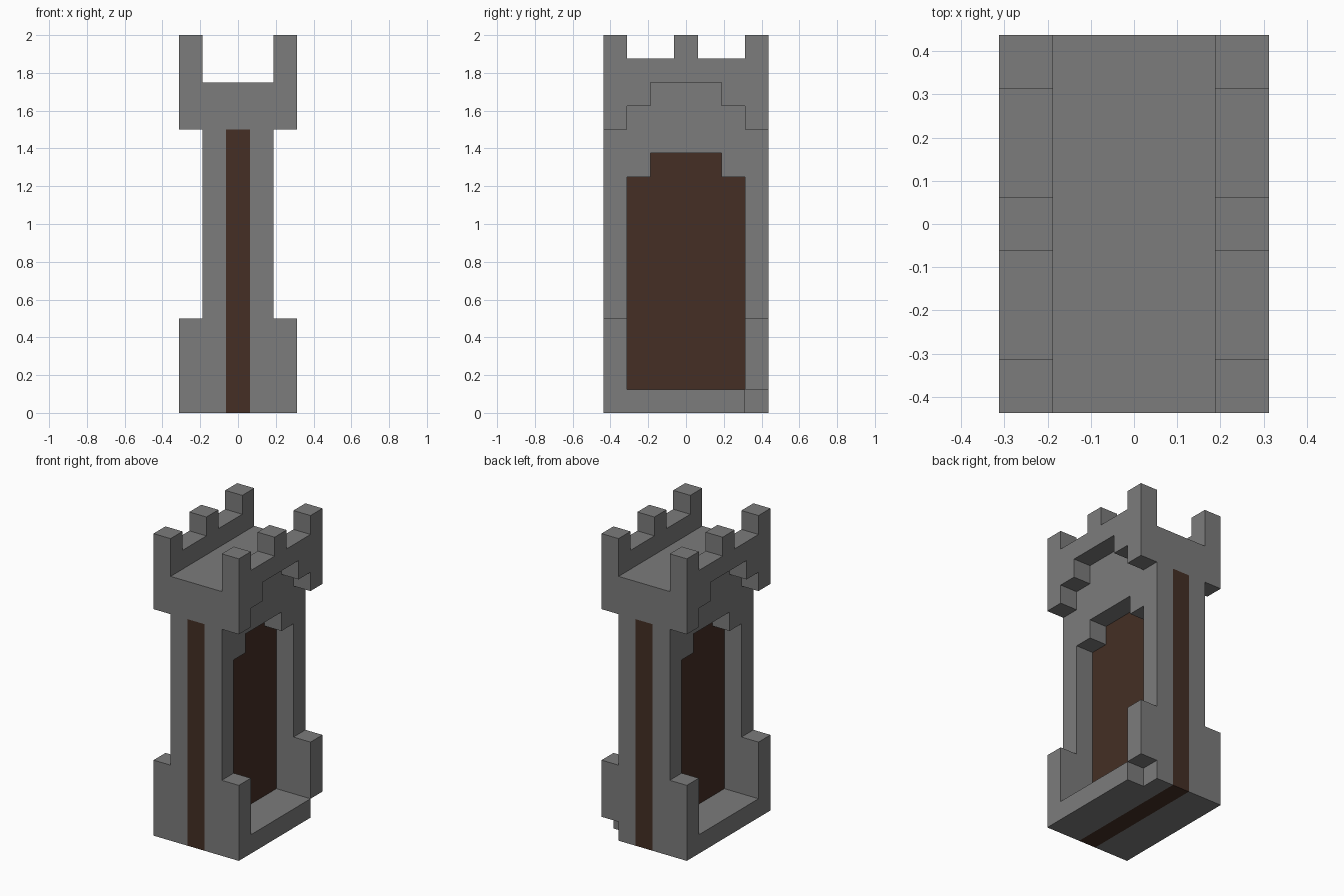
import bpy
import bmesh

U = 1 / 16  # grid step of the blocky design

cube = bpy.data.objects.get("Cube")
if cube:
    bpy.data.objects.remove(cube, do_unlink=True)


def make_material(name, color):
    mat = bpy.data.materials.new(name)
    mat.use_nodes = True
    mat.diffuse_color = color
    mat.node_tree.nodes["Principled BSDF"].inputs["Base Color"].default_value = color
    return mat


stone = make_material("grey stone", (0.2, 0.2, 0.2, 1))
wood = make_material("dark wood", (0.058, 0.028, 0.018, 1))


def slab(name, profile, x0, x1, mat):
    """Extrude a (y, z) outline along x; all values in grid steps."""
    bm = bmesh.new()
    face = bm.faces.new([bm.verts.new((x0 * U, y * U, z * U)) for y, z in profile])
    ext = bmesh.ops.extrude_face_region(bm, geom=[face])["geom"]
    moved = [v for v in ext if isinstance(v, bmesh.types.BMVert)]
    bmesh.ops.translate(bm, verts=moved, vec=((x1 - x0) * U, 0, 0))
    bmesh.ops.recalc_face_normals(bm, faces=bm.faces)
    mesh = bpy.data.meshes.new(name)
    bm.to_mesh(mesh)
    bm.free()
    mesh.materials.append(mat)
    obj = bpy.data.objects.new(name, mesh)
    bpy.context.collection.objects.link(obj)
    return obj


def rect(y0, y1, z0, z1):
    return [(y0, z0), (y1, z0), (y1, z1), (y0, z1)]


def mirrored(half):
    """Complete a +y half outline with its mirror image."""
    return half + [(-y, z) for y, z in reversed(half)]


# Wooden core running through the tower, with the stone roof deck above it
slab("wooden_core", rect(-7, 7, 0, 24), -1, 1, wood)
slab("roof_deck", rect(-7, 7, 24, 28), -1, 1, stone)

# Stepped arch opening in the wall, and stepped overhang with battlements
arch = mirrored([(3, 22), (3, 20), (5, 20), (5, 2), (7, 2), (7, 28)])
parapet = mirrored([(3, 28), (3, 26), (5, 26), (5, 24), (7, 24), (7, 32),
                    (5, 32), (5, 30), (1, 30), (1, 32)])

for side, s in (("left", 1), ("right", -1)):
    slab(side + "_wall_arch", arch, s, 3 * s, stone)
    slab(side + "_wall_foot", rect(-7, 7, 0, 2), s, 3 * s, stone)
    slab(side + "_parapet", parapet, 3 * s, 5 * s, stone)
    # The back corner of the left sill is missing
    sill_end = 5 if s > 0 else 7
    slab(side + "_sill", rect(-7, sill_end, 0, 2), 3 * s, 5 * s, stone)
    slab(side + "_front_post", rect(-7, -5, 2, 8), 3 * s, 5 * s, stone)
    slab(side + "_back_post", rect(5, 7, 2, 8), 3 * s, 5 * s, stone)
